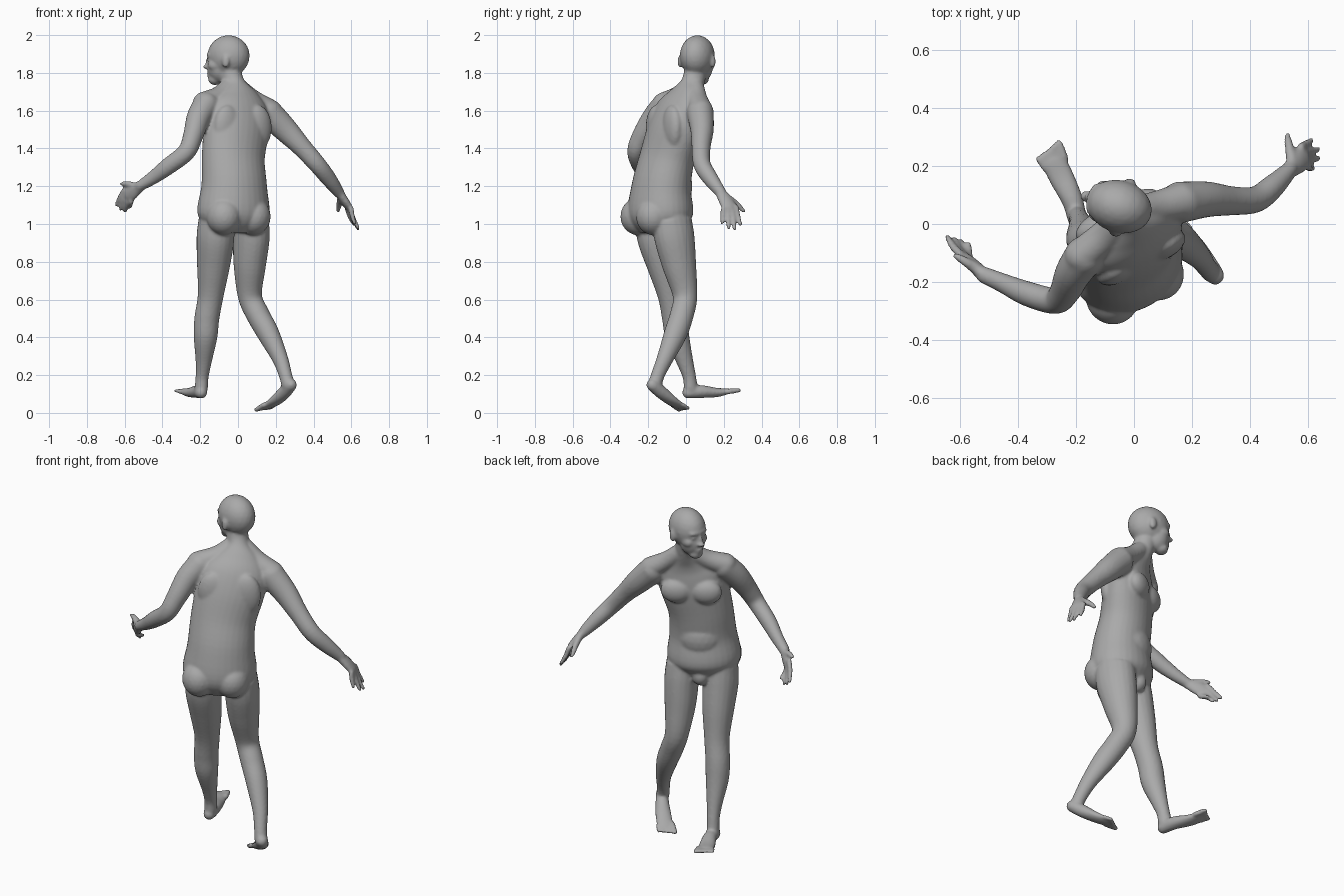
import bpy, bmesh, math
from mathutils import Vector, Matrix

cube = bpy.data.objects.get("Cube")
if cube:
    bpy.data.objects.remove(cube, do_unlink=True)

bm = bmesh.new()
UP = Vector((0, 0, 1))
SIDES = (-1, 1)


def heading(degrees):
    """Forward and sideways unit vectors for a facing direction."""
    a = math.radians(degrees)
    forward = Vector((math.cos(a), math.sin(a), 0))
    return forward, forward.cross(UP)


def blob(center, radii, forward):
    """Ellipsoid with radii given as sideways, forward, upward."""
    side = forward.cross(UP).normalized()
    rot = Matrix((side, forward, UP)).transposed().to_4x4()
    mat = Matrix.Translation(center) @ rot @ Matrix.Diagonal((*radii, 1))
    bmesh.ops.create_icosphere(bm, subdivisions=3, radius=1, matrix=mat)


def smooth_path(points, steps):
    """Catmull-Rom interpolation of positions and radii together."""
    pts = [Vector(p) for p in points]
    pts = [pts[0] * 2 - pts[1]] + pts + [pts[-1] * 2 - pts[-2]]
    out = []
    for a, b, c, d in zip(pts, pts[1:], pts[2:], pts[3:]):
        for i in range(steps):
            t = i / steps
            out.append((b * 2 + (c - a) * t + (a * 2 - b * 5 + c * 4 - d) * t**2
                        + (b * 3 - a - c * 3 + d) * t**3) / 2)
    return out + [pts[-2]]


def tube(points, ref=UP, steps=5, sides=20, caps=True):
    """Loft of ellipses; each point is x, y, z, half width, half depth."""
    path = smooth_path(points, steps)
    rings = []
    for i, p in enumerate(path):
        after, before = path[min(i + 1, len(path) - 1)], path[max(i - 1, 0)]
        tangent = (after - before).to_3d().normalized()
        side = tangent.cross(ref).normalized()
        front = side.cross(tangent)
        center = Vector(p[:3])
        ring = []
        for k in range(sides):
            a = math.tau * k / sides
            ring.append(bm.verts.new(center + side * p[3] * math.cos(a)
                                     + front * p[4] * math.sin(a)))
        rings.append(ring)
    faces = [bm.faces.new(rings[0][::-1]), bm.faces.new(rings[-1])]
    for low, high in zip(rings, rings[1:]):
        for k in range(sides):
            n = (k + 1) % sides
            faces.append(bm.faces.new((low[k], low[n], high[n], high[k])))
    bmesh.ops.recalc_face_normals(bm, faces=faces)
    if caps:
        for p in (path[0], path[-1]):
            r = min(p[3], p[4])
            blob(Vector(p[:3]), (r, r, r), Vector((0, 1, 0)))


def hand(wrist, knuckle, across, tips, thumb):
    wrist, knuckle, across = Vector(wrist), Vector(knuckle), Vector(across)
    normal = (knuckle - wrist).cross(across).normalized()
    middle = wrist.lerp(knuckle, 0.6)
    tube([(*wrist, .03, .024), (*middle, .04, .022), (*knuckle, .04, .017)], normal)
    for k, tip in enumerate(tips):
        base = knuckle + across * (k / 1.5 - 1)
        bend = base.lerp(Vector(tip), .5) + normal * .004
        tube([(*base, .014, .014), (*bend, .013, .013), (*tip, .010, .010)], normal)
    base = wrist.lerp(knuckle, .3) - across * .5
    bend = base.lerp(Vector(thumb), .5) - across * .15
    tube([(*base, .02, .02), (*bend, .016, .016), (*thumb, .011, .011)], normal)


def foot(points, big_toe_side):
    """Foot loft plus five toes fanned across its front end."""
    tube(points)
    end = Vector(points[-1][:3])
    along = (end - Vector(points[-2][:3])).normalized()
    side = along.cross(UP).normalized()
    for k in range(5):
        offset = (k - 2) * .019
        big = (2 - k) * -big_toe_side / 2
        r = .012 + .003 * max(big, 0)
        start = end + side * offset - along * .015
        tip = end + side * offset * 1.15 + along * (.035 + .009 * big)
        tube([(*start, r, r), (*tip, r * .9, r * .8)])


# Torso and neck
fwd, across = heading(118)
tube([(-.03, -.13, .96, .13, .11), (-.025, -.135, 1.05, .197, .165),
      (-.02, -.13, 1.2, .18, .15), (-.025, -.1, 1.35, .175, .135),
      (-.01, -.06, 1.5, .185, .125), (0, -.03, 1.6, .18, .105),
      (-.005, 0, 1.67, .13, .08), (-.02, .03, 1.73, .066, .065),
      (-.035, .045, 1.78, .058, .06), (-.045, .055, 1.85, .058, .06)],
     fwd, sides=32, caps=False)
for s in SIDES:
    # Chest, shoulder blades and buttocks
    blob(Vector((-.015, -.045, 1.5)) + fwd * .08 + across * s * .08, (.085, .05, .07), fwd)
    blob(Vector((-.01, -.05, 1.51)) - fwd * .075 + across * s * .09, (.08, .045, .12), fwd)
    blob(Vector((-.03, -.15, 1.04)) - fwd * .07 + across * s * .088, (.092, .095, .1), fwd)
# Belly and lower pelvis
blob(Vector((-.02, -.125, 1.2)) + fwd * .055, (.13, .105, .13), fwd)
blob(Vector((-.03, -.11, .98)) + fwd * .06, (.05, .06, .06), fwd)

# Neck to shoulder muscles
tube([(-.04, .03, 1.74, .045, .045), (-.1, -.04, 1.68, .055, .05), (-.18, -.11, 1.64, .06, .06)])
tube([(0, .05, 1.73, .045, .045), (.08, .06, 1.66, .055, .05), (.17, .08, 1.6, .065, .06)])

# Head
face, cheek = heading(163)
skull = Vector((-.05, .06, 1.89))


def head_part(sideways, forward, up, radii):
    blob(skull + cheek * sideways + face * forward + UP * up, radii, face)


head_part(0, 0, 0, (.091, .114, .11))
head_part(0, .045, -.06, (.068, .07, .085))
head_part(0, .075, -.125, (.04, .036, .03))
head_part(0, .09, .005, (.06, .028, .016))
head_part(0, .112, -.04, (.011, .017, .032))
head_part(0, .122, -.058, (.019, .02, .012))
head_part(0, .104, -.092, (.026, .016, .008))
head_part(0, .102, -.106, (.023, .016, .009))
for s in SIDES:
    head_part(s * .092, -.012, -.03, (.012, .02, .035))
    head_part(s * .032, .093, -.02, (.018, .016, .01))
    head_part(s * .045, .06, -.05, (.03, .04, .03))

# Arms
tube([(-.17, -.11, 1.63, .07, .07), (-.21, -.17, 1.56, .063, .065),
      (-.24, -.235, 1.46, .052, .054), (-.275, -.265, 1.38, .046, .048),
      (-.37, -.24, 1.305, .043, .045), (-.45, -.205, 1.245, .034, .036),
      (-.52, -.175, 1.2, .029, .027)])
tube([(.16, .075, 1.59, .072, .075), (.25, .085, 1.5, .062, .066),
      (.34, .08, 1.405, .05, .052), (.42, .085, 1.315, .046, .047),
      (.48, .13, 1.24, .041, .042), (.535, .185, 1.165, .029, .03)])
hand((-.52, -.175, 1.2), (-.583, -.115, 1.15), (.018, -.012, -.032),
     [(-.645, -.045, 1.1), (-.622, -.05, 1.078), (-.597, -.058, 1.068), (-.57, -.07, 1.09)],
     (-.615, -.11, 1.213))
hand((.535, .185, 1.165), (.588, .232, 1.085), (.012, -.034, -.004),
     [(.613, .288, .998), (.635, .258, .975), (.637, .226, .978), (.617, .192, 1.005)],
     (.53, .305, 1.07))

# Legs
tube([(-.115, -.165, 1.02, .09, .11), (-.12, -.15, .92, .097, .11),
      (-.13, -.115, .78, .086, .093), (-.145, -.08, .62, .068, .07),
      (-.165, -.06, .5, .066, .067), (-.172, -.045, .4, .062, .064),
      (-.182, -.005, .27, .042, .045), (-.19, .018, .19, .034, .036),
      (-.195, .025, .13, .035, .038)], fwd)
tube([(.07, -.075, 1.02, .09, .11), (.07, -.06, .92, .093, .11),
      (.062, -.035, .78, .084, .092), (.063, -.005, .62, .064, .066),
      (.105, -.022, .52, .062, .063), (.16, -.055, .42, .058, .062),
      (.222, -.11, .29, .042, .045), (.25, -.147, .205, .035, .037),
      (.265, -.165, .15, .035, .037)], fwd)

# Feet
foot([(-.195, .012, .108, .033, .032), (-.212, .08, .113, .037, .034),
      (-.25, .16, .108, .044, .025), (-.28, .222, .115, .045, .015)], 1)
foot([(.28, -.178, .148, .033, .032), (.245, -.13, .108, .037, .034),
      (.2, -.078, .065, .044, .025), (.155, -.033, .035, .044, .015)], -1)

# One blended skin over all the masses
mesh = bpy.data.meshes.new("body")
bm.to_mesh(mesh)
bm.free()
body = bpy.data.objects.new("body", mesh)
bpy.context.collection.objects.link(body)
remesh = body.modifiers.new("blend", 'REMESH')
remesh.mode = 'VOXEL'
remesh.voxel_size = .008
remesh.use_smooth_shade = True
soften = body.modifiers.new("soften", 'SMOOTH')
soften.factor = .5
soften.iterations = 5

skin = bpy.data.materials.new("plain grey")
skin.use_nodes = True
grey = (.4, .4, .4, 1)
skin.diffuse_color = grey
skin.node_tree.nodes["Principled BSDF"].inputs["Base Color"].default_value = grey
mesh.materials.append(skin)
